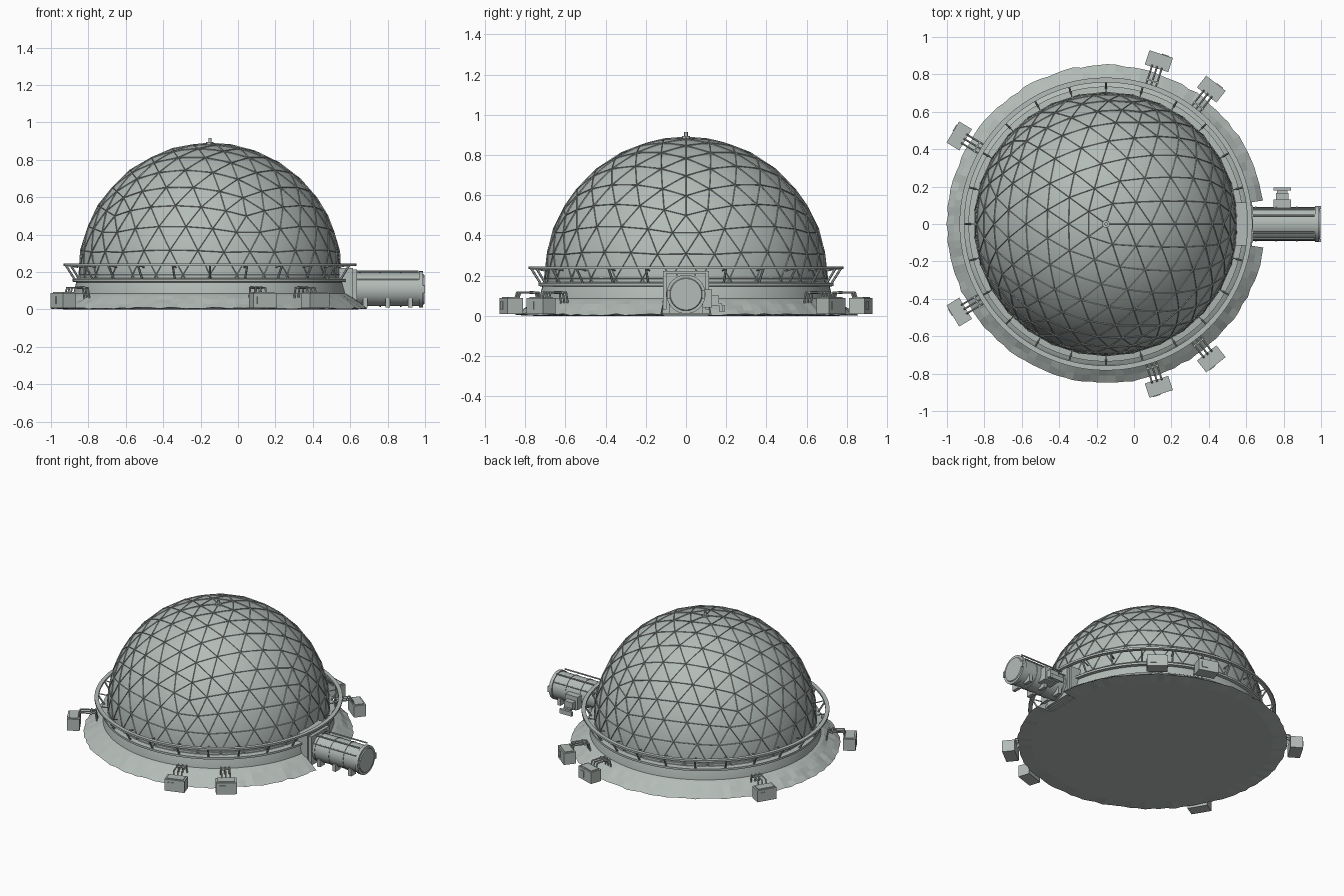
import bpy, bmesh, math, random
from math import cos, sin, pi, radians
from mathutils import Vector, Matrix

if "Cube" in bpy.data.objects:
    bpy.data.objects.remove(bpy.data.objects["Cube"], do_unlink=True)

random.seed(4)
CX = -0.15                       # dome axis
DOME_R, DOME_Z = 0.70, 0.185


def material(name, rgb):
    m = bpy.data.materials.new(name)
    m.use_nodes = True
    m.diffuse_color = (*rgb, 1)
    m.node_tree.nodes["Principled BSDF"].inputs["Base Color"].default_value = (*rgb, 1)
    return m


GREY = material("pale green grey", (0.45, 0.50, 0.475))


def finish(name, bm, smooth=True, loc=(0, 0, 0)):
    bmesh.ops.recalc_face_normals(bm, faces=bm.faces)
    me = bpy.data.meshes.new(name)
    bm.to_mesh(me)
    bm.free()
    ob = bpy.data.objects.new(name, me)
    ob.location = loc
    bpy.context.collection.objects.link(ob)
    me.materials.append(GREY)
    if smooth:
        bpy.ops.object.select_all(action="DESELECT")
        bpy.context.view_layer.objects.active = ob
        ob.select_set(True)
        bpy.ops.object.shade_smooth_by_angle(angle=radians(35))
    return ob


def add_box(bm, lo, hi, mat=Matrix()):
    size = [b - a for a, b in zip(lo, hi)]
    mid = [(a + b) / 2 for a, b in zip(lo, hi)]
    bmesh.ops.create_cube(bm, size=1, matrix=mat @ Matrix.Translation(mid) @ Matrix.Diagonal((*size, 1)))


def add_rod(bm, a, b, r, sides=8, mat=Matrix(), r2=None):
    a, b = Vector(a), Vector(b)
    d = b - a
    m = Matrix.Translation((a + b) / 2) @ d.to_track_quat("Z", "Y").to_matrix().to_4x4()
    bmesh.ops.create_cone(bm, cap_ends=True, segments=sides, radius1=r,
                          radius2=r if r2 is None else r2, depth=d.length, matrix=mat @ m)


def lathe(name, profile, steps=96, closed=False, a0=0.0, a1=2 * pi, jitter=0.0, smooth=True):
    """Sweep an (r, z) profile round the dome axis, fully or over an arc."""
    bm = bmesh.new()
    full = a1 - a0 > 2 * pi - 1e-4
    rows = []
    for i in range(steps if full else steps + 1):
        a = a0 + (a1 - a0) * i / steps
        row = []
        for k, (r, z) in enumerate(profile):
            if 1 < k < len(profile) - 2:
                r += random.uniform(-jitter, jitter)
                z += random.uniform(-jitter, jitter)
            row.append(bm.verts.new((r * cos(a), r * sin(a), z)))
        rows.append(row)
    n = len(profile)
    for i in range(steps):
        p, q = rows[i], rows[(i + 1) % len(rows)]
        for k in range(n if closed else n - 1):
            bm.faces.new((p[k], q[k], q[(k + 1) % n], p[(k + 1) % n]))
    if closed and not full:
        bm.faces.new(rows[0])
        bm.faces.new(rows[-1])
    return finish(name, bm, smooth, (CX, 0, 0))


def around(deg):
    """Frame on the dome axis whose x points outward at the given angle."""
    return Matrix.Translation((CX, 0, 0)) @ Matrix.Rotation(radians(deg), 4, "Z")


def cut_below(bm, z):
    bmesh.ops.bisect_plane(bm, geom=bm.verts[:] + bm.edges[:] + bm.faces[:],
                           plane_co=(0, 0, z), plane_no=(0, 0, 1), clear_inner=True)


# Smooth dome shell
bm = bmesh.new()
bmesh.ops.create_uvsphere(bm, u_segments=96, v_segments=48, radius=DOME_R)
cut_below(bm, 0.16 - DOME_Z)
finish("dome_shell", bm, True, (CX, 0, DOME_Z))

# Geodesic strut lattice
bm = bmesh.new()
bmesh.ops.create_icosphere(bm, subdivisions=1, radius=1)
bmesh.ops.subdivide_edges(bm, edges=bm.edges[:], cuts=5, use_grid_fill=True)
for v in bm.verts:
    v.co = v.co.normalized() * (DOME_R + 0.003)
cut_below(bm, 0.165 - DOME_Z)
lattice = finish("dome_struts", bm, False, (CX, 0, DOME_Z))
wire = lattice.modifiers.new("struts", "WIREFRAME")
wire.thickness = 0.008
wire.offset = 0
wire.use_even_offset = False

# Apex beacon
bm = bmesh.new()
add_rod(bm, (CX, 0, 0.88), (CX, 0, 0.895), 0.02, 16)
add_rod(bm, (CX, 0, 0.895), (CX, 0, 0.915), 0.009, 12)
finish("apex_beacon", bm)

# Foundation wall with ledge, and floor plate
lathe("foundation_wall", [(0.69, 0.0), (0.735, 0.0), (0.73, 0.09), (0.715, 0.145),
                          (0.735, 0.148), (0.735, 0.162), (0.70, 0.166)])
bm = bmesh.new()
bmesh.ops.create_circle(bm, cap_ends=True, segments=96, radius=0.695)
finish("floor_plate", bm, False, (CX, 0, 0.001))

# Earth berm, open where the airlock leaves the dome
lathe("earth_berm", [(0.72, 0.0), (0.76, 0.0), (0.85, 0.006), (0.815, 0.03), (0.78, 0.055),
                     (0.75, 0.075), (0.72, 0.09)], 110, True,
      radians(8.5), radians(351.5), 0.005, False)

# Walkway rail ring and leaning posts
lathe("rail_ring", [(0.757, 0.232), (0.783, 0.232), (0.783, 0.245), (0.757, 0.245)], closed=True)
bm = bmesh.new()
for i in range(24):
    if i:
        m = around(i * 15)
        add_rod(bm, (0.72, 0, 0.155), (0.772, 0, 0.238), 0.006, 6, m)
        add_rod(bm, (0.705, 0, 0.225), (0.765, 0, 0.236), 0.004, 6, m)
finish("rail_posts", bm)

# Service units outside the berm, linked to the wall by pipes
for side, sign in (("back", 1), ("front", -1)):
    for n, deg in enumerate((52, 72, 149), 1):
        m = around(sign * deg)
        bm = bmesh.new()
        add_box(bm, (0.875, -0.066, 0.008), (0.955, 0.066, 0.088), m)
        add_box(bm, (0.885, -0.055, 0.088), (0.945, 0.055, 0.093), m)
        add_box(bm, (0.955, -0.045, 0.03), (0.959, -0.005, 0.07), m)
        finish(f"{side}_service_unit_{n}", bm, False)
        bm = bmesh.new()
        for t in (-0.027, 0, 0.027):
            add_rod(bm, (0.885, t, 0.085), (0.875, t, 0.118), 0.005, 8, m)
            add_rod(bm, (0.878, t, 0.116), (0.775, t, 0.116), 0.005, 8, m)
            add_rod(bm, (0.778, t, 0.118), (0.765, t, 0.05), 0.005, 8, m)
        add_box(bm, (0.80, -0.034, 0.108), (0.808, 0.034, 0.124), m)
        finish(f"{side}_service_pipes_{n}", bm)

# Airlock portal against the dome
bm = bmesh.new()
add_box(bm, (0.52, -0.115, 0.005), (0.615, 0.115, 0.222))
add_box(bm, (0.605, -0.10, 0.012), (0.635, 0.10, 0.212))
finish("airlock_portal", bm, False)

# Airlock tube with bands, end flange and hatch
AZ = 0.107
bm = bmesh.new()
add_rod(bm, (0.60, 0, AZ), (0.975, 0, AZ), 0.09, 32)
for x in (0.65, 0.76, 0.87):
    add_rod(bm, (x - 0.004, 0, AZ), (x + 0.004, 0, AZ), 0.093, 32)
finish("airlock_tube", bm)
bm = bmesh.new()
add_rod(bm, (0.968, 0, AZ), (0.99, 0, AZ), 0.097, 32)
add_rod(bm, (0.99, 0, AZ), (0.996, 0, AZ), 0.082, 32, r2=0.078)
add_box(bm, (0.99, -0.095, AZ - 0.02), (1.0, -0.08, AZ + 0.02))
add_box(bm, (0.99, 0.08, AZ - 0.02), (1.0, 0.095, AZ + 0.02))
finish("airlock_end_hatch", bm)

# Pipes and skids along the tube
bm = bmesh.new()
for s in (-1, 1):
    add_rod(bm, (0.63, s * 0.045, 0.203), (0.965, s * 0.045, 0.203), 0.005)
    add_rod(bm, (0.63, s * 0.079, 0.16), (0.965, s * 0.079, 0.16), 0.004)
    for x in (0.68, 0.80, 0.92):
        add_box(bm, (x - 0.012, min(s * 0.03, s * 0.085), 0.01), (x + 0.012, max(s * 0.03, s * 0.085), 0.06))
finish("airlock_pipes_and_skids", bm)

# Steps either side of the portal
bm = bmesh.new()
for s in (-1, 1):
    for k in range(3):
        y0, y1 = sorted((s * 0.09, s * (0.135 - k * 0.008)))
        add_box(bm, (0.56, y0, 0.01 + k * 0.02), (0.63 - k * 0.015, y1, 0.03 + k * 0.02))
finish("portal_steps", bm, False)

# Side equipment box on the tube
bm = bmesh.new()
add_box(bm, (0.745, 0.06, 0.04), (0.84, 0.13, 0.13))
add_box(bm, (0.76, 0.13, 0.05), (0.825, 0.165, 0.10))
add_box(bm, (0.765, 0.165, 0.02), (0.82, 0.18, 0.06))
add_box(bm, (0.745, 0.18, 0.02), (0.84, 0.195, 0.05))
finish("airlock_side_unit", bm, False)
